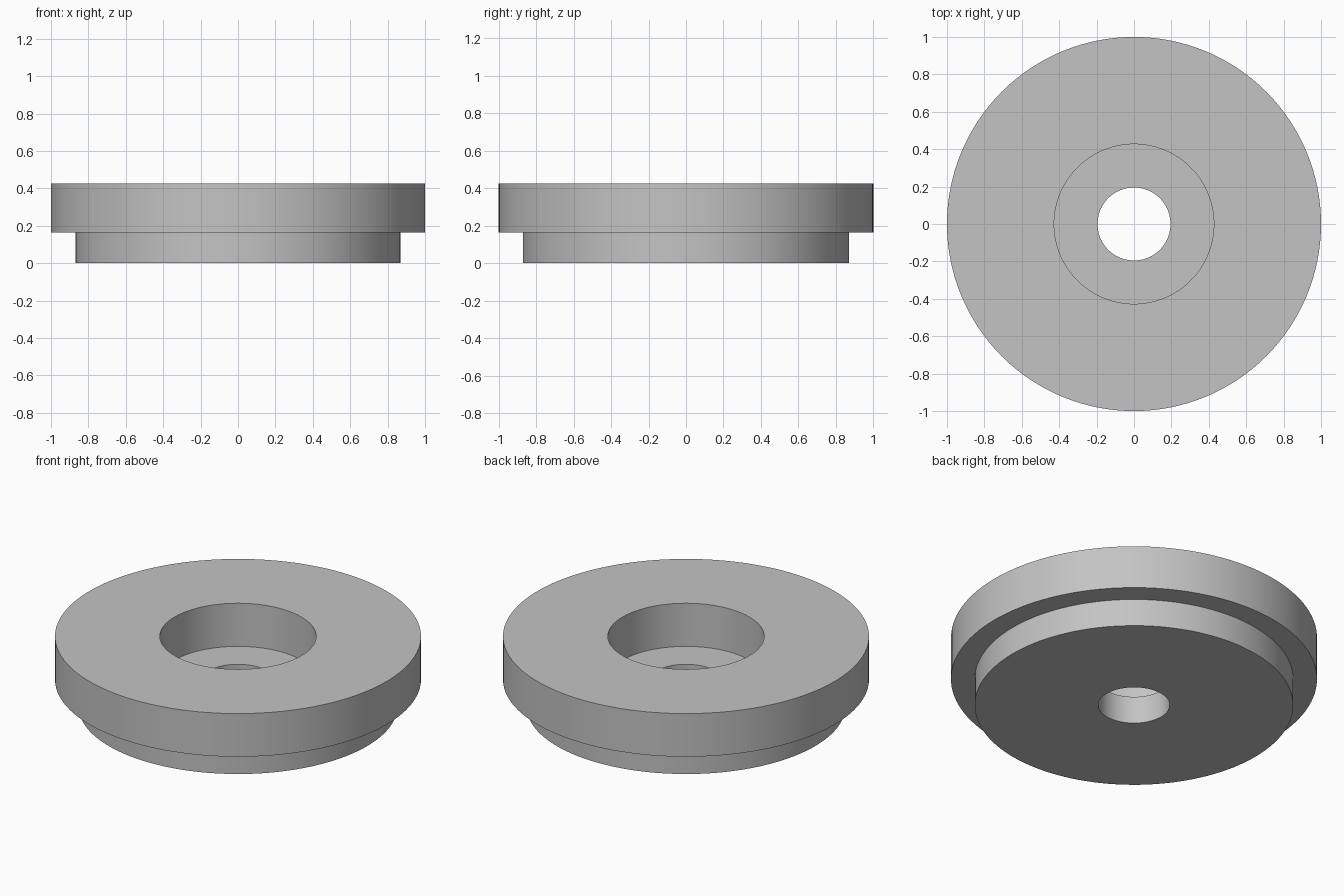
import bpy, bmesh
from math import tau, radians
from mathutils import Vector

default = bpy.data.objects.get("Cube")
if default:
    bpy.data.objects.remove(default, do_unlink=True)

# Plain grey material
grey = bpy.data.materials.new("plain_grey")
grey.use_nodes = True
colour = (0.55, 0.55, 0.55, 1)
grey.diffuse_color = colour
grey.node_tree.nodes["Principled BSDF"].inputs["Base Color"].default_value = colour

# Main dimensions
FLANGE_R, SPIGOT_R, BORE_R, HOLE_R = 1.0, 0.87, 0.427, 0.195
STEP_Z, TOP_Z = 0.165, 0.425
SEGMENTS = 128

# Closed cross-section (radius, height): spigot, flange, counterbore, through hole
profile = [
    (HOLE_R, 0), (SPIGOT_R, 0), (SPIGOT_R, STEP_Z), (FLANGE_R, STEP_Z),
    (FLANGE_R, TOP_Z), (BORE_R, TOP_Z), (BORE_R, STEP_Z), (HOLE_R, STEP_Z),
]

# Revolve the section around the z axis
bm = bmesh.new()
verts = [bm.verts.new((r, 0, z)) for r, z in profile]
edges = [bm.edges.new((a, b)) for a, b in zip(verts, verts[1:] + verts[:1])]
bmesh.ops.spin(bm, geom=verts + edges, cent=Vector(), axis=Vector((0, 0, 1)),
               angle=tau, steps=SEGMENTS)
bmesh.ops.remove_doubles(bm, verts=bm.verts, dist=1e-4)
bmesh.ops.recalc_face_normals(bm, faces=bm.faces)

mesh = bpy.data.meshes.new("flanged_bushing")
bm.to_mesh(mesh)
bm.free()
mesh.materials.append(grey)
bushing = bpy.data.objects.new("flanged_bushing", mesh)
bpy.context.collection.objects.link(bushing)

# Smooth round walls, sharp rims
bpy.ops.object.select_all(action="DESELECT")
bushing.select_set(True)
bpy.context.view_layer.objects.active = bushing
bpy.ops.object.shade_smooth_by_angle(angle=radians(30))
